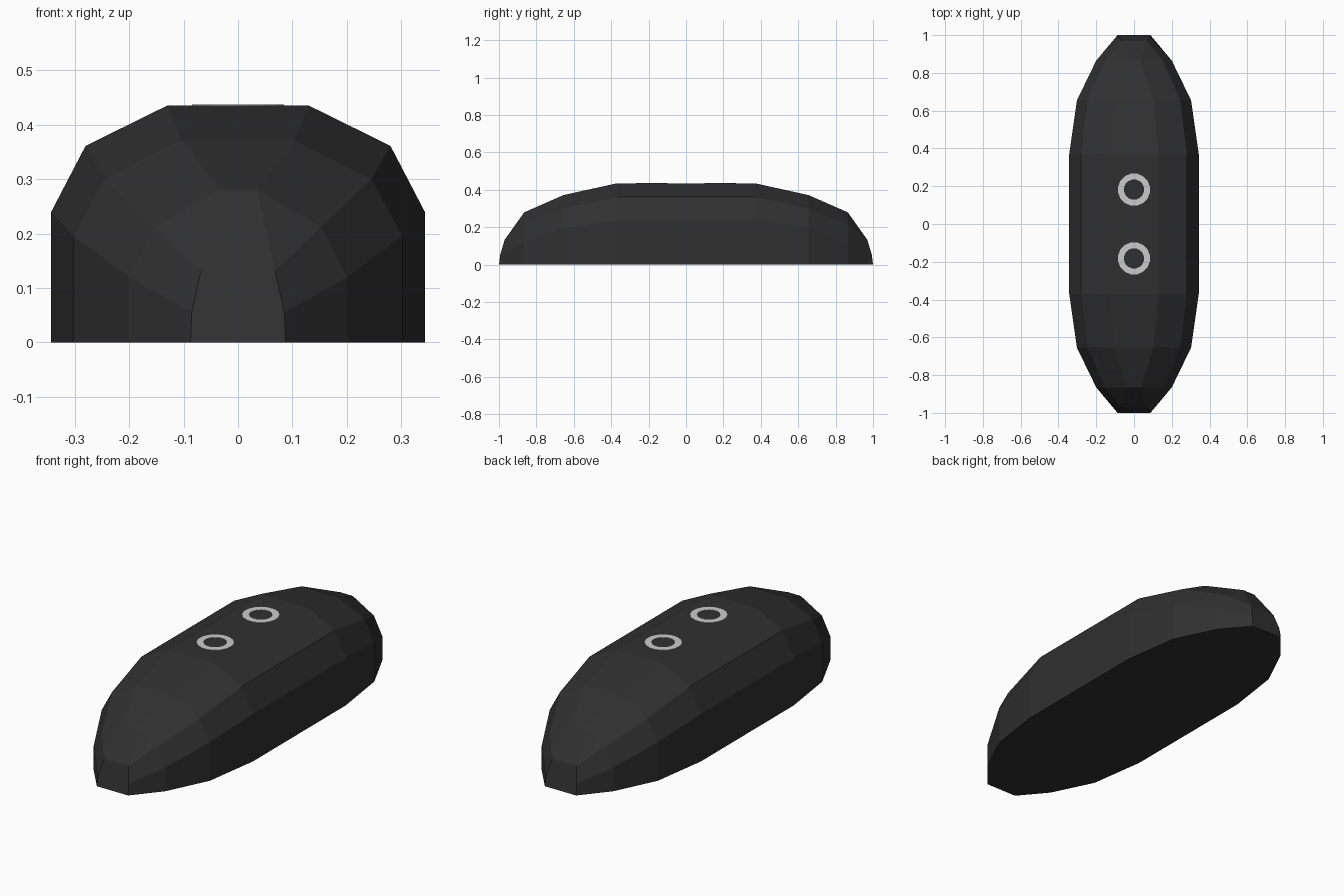
import bpy, bmesh, math

if "Cube" in bpy.data.objects:
    bpy.data.objects.remove(bpy.data.objects["Cube"])


def material(name, value):
    m = bpy.data.materials.new(name)
    m.diffuse_color = (value, value, value, 1)
    m.use_nodes = True
    m.node_tree.nodes["Principled BSDF"].inputs["Base Color"].default_value = m.diffuse_color
    return m


def make_object(name, bm, mat):
    bmesh.ops.recalc_face_normals(bm, faces=bm.faces)
    me = bpy.data.meshes.new(name)
    bm.to_mesh(me)
    bm.free()
    me.materials.append(mat)
    ob = bpy.data.objects.new(name, me)
    bpy.context.collection.objects.link(ob)
    return ob


black = material("charcoal", 0.03)
grey = material("light grey", 0.6)

# Body: right half profiles (x, y, z), base to top, from the middle to the tip
SECTIONS = [
    [(.343, .37, 0), (.343, .37, .24), (.28, .37, .361), (.13, .37, .435)],
    [(.302, .655, 0), (.302, .655, .195), (.245, .655, .30), (.103, .655, .372)],
    [(.2, .865, 0), (.2, .865, .12), (.153, .865, .212), (.035, .865, .28)],
    [(.087, 1, 0), (.085, .993, .055), (.068, .97, .132), (.068, .97, .132)],
]
stations = [[(x, -y, z) for x, y, z in s] for s in reversed(SECTIONS)] + SECTIONS

bm = bmesh.new()
loops = []
for s in stations:
    full = s + [(-x, y, z) for x, y, z in reversed(s)]
    loops.append([bm.verts.new(p) for p in full])
for a, b in zip(loops, loops[1:]):
    for i in range(8):
        j = (i + 1) % 8
        bm.faces.new((a[i], a[j], b[j], b[i]))
for end in (loops[0], loops[-1]):
    bm.faces.new(end)
bmesh.ops.remove_doubles(bm, verts=bm.verts, dist=0.0005)
make_object("body", bm, black)

# Ring markings: thin flat plates on the top deck
N = 16
for name, cy in (("front_ring", -.182), ("rear_ring", .182)):
    bm = bmesh.new()
    rows = []
    for r, z in ((.086, .434), (.086, .437), (.054, .437), (.054, .434)):
        rows.append([bm.verts.new((r * math.cos(2 * math.pi * (k + .5) / N),
                                   cy + r * math.sin(2 * math.pi * (k + .5) / N), z))
                     for k in range(N)])
    for a, b in zip(rows, rows[1:] + rows[:1]):
        for k in range(N):
            m = (k + 1) % N
            bm.faces.new((a[k], a[m], b[m], b[k]))
    make_object(name, bm, grey)
